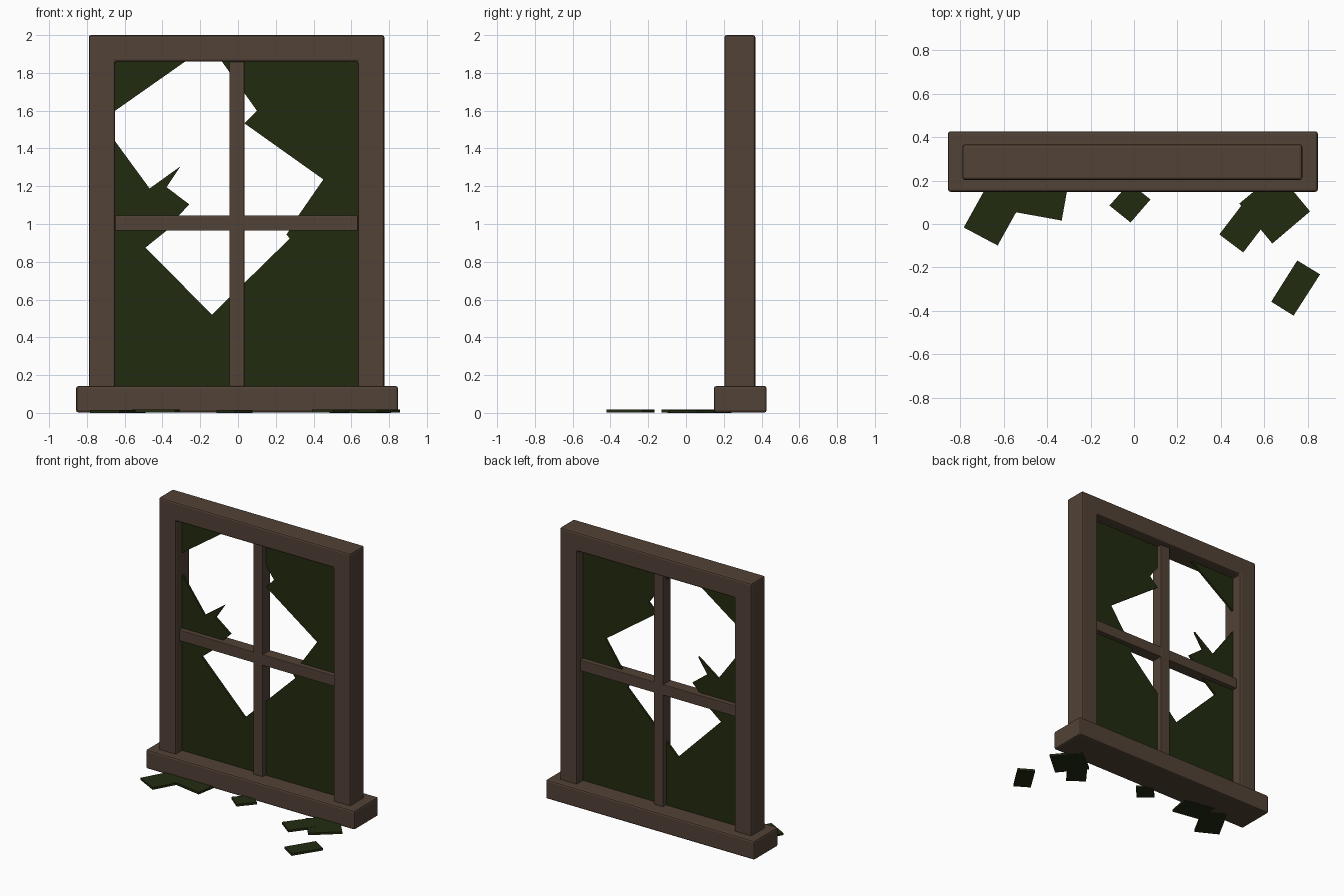
import bpy, bmesh
from mathutils import Vector

cube = bpy.data.objects.get("Cube")
if cube:
    bpy.data.objects.remove(cube, do_unlink=True)


def material(name, rgb):
    m = bpy.data.materials.new(name)
    m.use_nodes = True
    m.diffuse_color = (*rgb, 1)
    bsdf = next(n for n in m.node_tree.nodes if n.type == 'BSDF_PRINCIPLED')
    bsdf.inputs["Base Color"].default_value = (*rgb, 1)
    bsdf.inputs["Roughness"].default_value = 0.8
    return m


wood = material("brown_wood", (0.084, 0.054, 0.037))
glass = material("dark_green_glass", (0.016, 0.024, 0.005))


def slab(name, outlines, low, high, mat, upright=True, bevel=0.0):
    """Extrude flat outlines along y (upright) or along z."""
    bm = bmesh.new()
    for pts in outlines:
        verts = [bm.verts.new((a, low, b) if upright else (a, b, low)) for a, b in pts]
        face = bm.faces.new(verts)
        out = bmesh.ops.extrude_face_region(bm, geom=[face])
        moved = [v for v in out["geom"] if isinstance(v, bmesh.types.BMVert)]
        step = Vector((0, high - low, 0) if upright else (0, 0, high - low))
        bmesh.ops.translate(bm, verts=moved, vec=step)
    bmesh.ops.recalc_face_normals(bm, faces=bm.faces)
    mesh = bpy.data.meshes.new(name)
    bm.to_mesh(mesh)
    bm.free()
    mesh.materials.append(mat)
    ob = bpy.data.objects.new(name, mesh)
    bpy.context.collection.objects.link(ob)
    if bevel:
        mod = ob.modifiers.new("bevel", 'BEVEL')
        mod.width = bevel
        mod.segments = 2
    return ob


def rect(x0, x1, z0, z1):
    return [(x0, z0), (x1, z0), (x1, z1), (x0, z1)]


# Window measurements
left, right, top = -0.79, 0.775, 2.0
board, sill_top = 0.14, 0.142
in_l, in_r, in_t = left + board, right - board, top - board
mid_y = 0.285

# Frame: two jambs and a head in one piece, standing on the sill
slab("frame", [[(left, 0.1), (in_l, 0.1), (in_l, in_t), (in_r, in_t),
                (in_r, 0.1), (right, 0.1), (right, top), (left, top)]],
     mid_y - 0.082, mid_y + 0.082, wood, bevel=0.012)
slab("sill", [rect(-0.857, 0.847, 0.002, sill_top)], 0.148, 0.427, wood, bevel=0.012)

# Glazing bars
slab("vertical_bar", [rect(-0.045, 0.034, sill_top, in_t)],
     mid_y - 0.045, mid_y + 0.045, wood, bevel=0.004)
slab("horizontal_bar", [rect(in_l, in_r, 0.965, 1.045)],
     mid_y - 0.044, mid_y + 0.044, wood, bevel=0.004)

# Broken pane: main sheet with a jagged edge, and the piece left in the corner
main_sheet = [(in_l, 0.13), (in_r, 0.13), (in_r, in_t), (-0.085, in_t),
              (0.1, 1.6), (0.034, 1.533), (0.452, 1.236), (0.32, 1.045),
              (0.257, 0.944), (0.274, 0.923), (-0.138, 0.52), (-0.49, 0.875),
              (-0.378, 0.965), (-0.315, 1.045), (-0.257, 1.103), (-0.378, 1.195),
              (-0.305, 1.305), (-0.468, 1.188), (in_l, 1.437)]
corner_piece = [(in_l, 1.6), (-0.28, in_t), (in_l, in_t)]
slab("broken_pane", [main_sheet, corner_piece], mid_y - 0.008, mid_y + 0.008, glass)

# Shards on the ground
shards = [
    [(-0.784, -0.016), (-0.628, -0.099), (-0.49, 0.15), (-0.646, 0.233)],
    [(-0.56, 0.057), (-0.333, 0.016), (-0.3, 0.2), (-0.53, 0.24)],
    [(-0.113, 0.085), (-0.016, 0.007), (0.076, 0.113), (-0.02, 0.19)],
    [(0.393, -0.048), (0.503, -0.131), (0.63, 0.035), (0.52, 0.118)],
    [(0.485, 0.094), (0.637, -0.09), (0.811, 0.058), (0.66, 0.24)],
    [(0.752, -0.168), (0.857, -0.232), (0.735, -0.422), (0.632, -0.358)],
]
for i, pts in enumerate(shards):
    lift = 0.001 * (i % 2)
    slab(f"ground_shard_{i + 1}", [pts], lift, 0.016 + lift, glass, upright=False)
